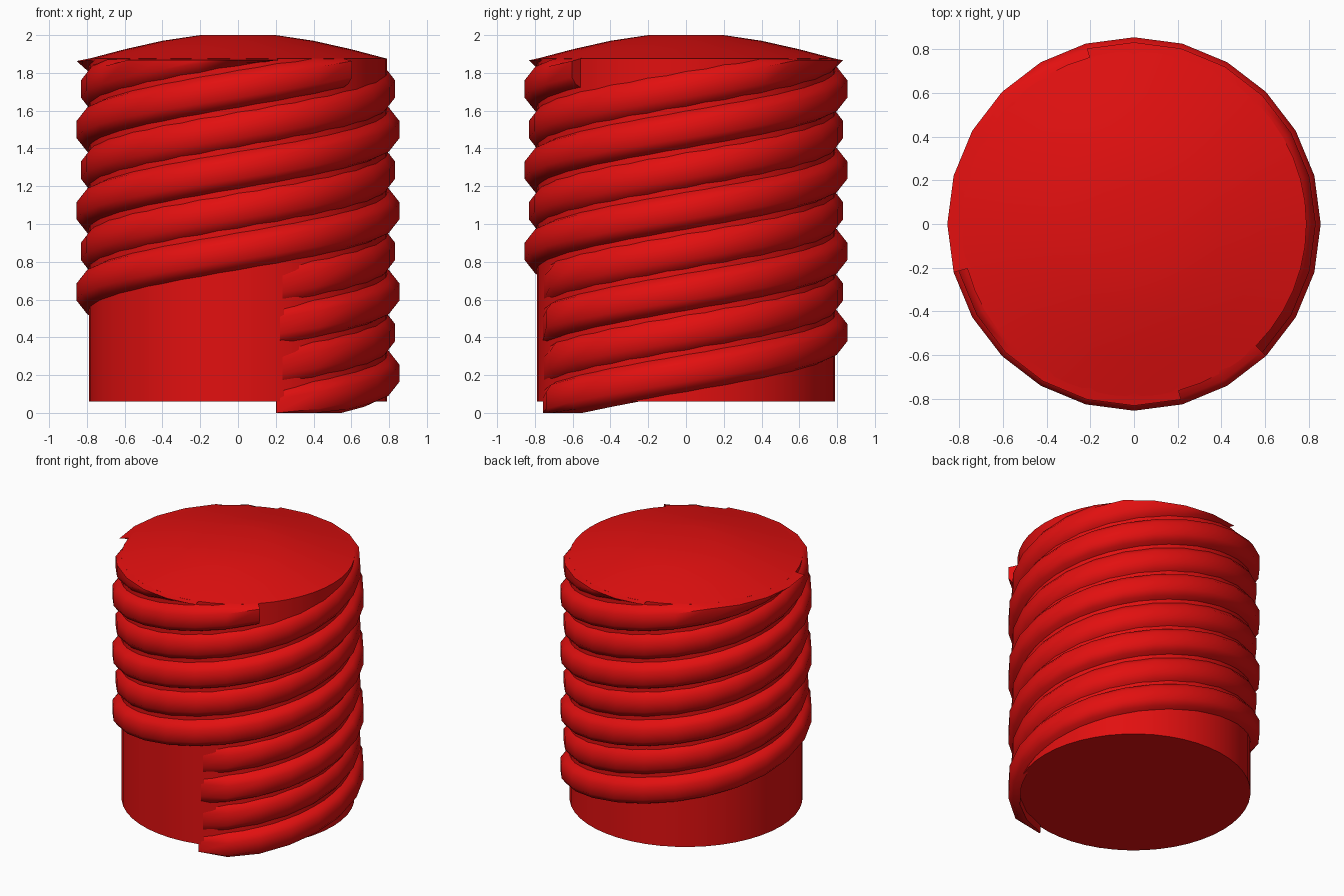
import bpy, bmesh, math
from mathutils import Vector

if "Cube" in bpy.data.objects:
    bpy.data.objects.remove(bpy.data.objects["Cube"])

red = bpy.data.materials.new("bright_red")
red.use_nodes = True
red.diffuse_color = (0.76, 0.005, 0.005, 1)
red.node_tree.nodes["Principled BSDF"].inputs["Base Color"].default_value = red.diffuse_color

DOME = [(0.0, 2.0), (0.2, 2.0), (0.4, 1.97), (0.6, 1.925), (0.79, 1.875), (0.87, 1.86)]
BOTTOM, CORE = 0.06, 0.79
LEAD, STARTS, STEP = 0.86, 4, 15


def dome_z(r):
    """Height of the domed top at radius r."""
    for (r0, z0), (r1, z1) in zip(DOME, DOME[1:]):
        if r <= r1:
            return z0 + (z1 - z0) * (r - r0) / (r1 - r0)
    return DOME[-1][1]


def finish(bm, name, angle):
    bmesh.ops.remove_doubles(bm, verts=bm.verts, dist=0.0005)
    bmesh.ops.recalc_face_normals(bm, faces=bm.faces)
    mesh = bpy.data.meshes.new(name)
    bm.to_mesh(mesh)
    bm.free()
    mesh.materials.append(red)
    obj = bpy.data.objects.new(name, mesh)
    bpy.context.collection.objects.link(obj)
    bpy.ops.object.select_all(action='DESELECT')
    obj.select_set(True)
    bpy.context.view_layer.objects.active = obj
    bpy.ops.object.shade_smooth_by_angle(angle=math.radians(angle))


def core():
    """Round shaft with a domed top, turned from a half profile."""
    bm = bmesh.new()
    profile = [(0, BOTTOM), (CORE, BOTTOM)] + DOME[-2::-1]
    verts = [bm.verts.new((r, 0, z)) for r, z in profile]
    edges = [bm.edges.new(pair) for pair in zip(verts, verts[1:])]
    bmesh.ops.spin(bm, geom=verts + edges, cent=(0, 0, 0), axis=(0, 0, 1),
                   angle=math.tau, steps=48, use_merge=True)
    finish(bm, "shaft", 35)


def thread(index, crest):
    """One helical rib with a blunt lead-in, trimmed by the dome and the ground."""
    section = [(0.775, -0.105), (crest - 0.03, -0.083), (crest, -0.045),
               (crest, 0.045), (crest - 0.03, 0.083), (0.775, 0.105)]
    bm = bmesh.new()
    rings = []
    deg = -75
    stop = 675 if index == 0 else 900
    while deg <= stop:
        a = math.radians(deg)
        mid = 0.21 + index * LEAD / STARTS + LEAD * deg / 360
        if mid + section[0][1] > dome_z(CORE):
            break
        ring = []
        for r, dz in section:
            if deg == -75:
                r = min(r, CORE - 0.005)
            z = max(0.0, min(mid + dz, dome_z(r)))
            ring.append(bm.verts.new((r * math.cos(a), r * math.sin(a), z)))
        rings.append(ring)
        deg += STEP
    for one, two in zip(rings, rings[1:]):
        for i in range(len(section)):
            j = (i + 1) % len(section)
            bm.faces.new((one[i], one[j], two[j], two[i]))
    bm.faces.new(rings[0])
    bm.faces.new(rings[-1])
    finish(bm, f"thread_{index + 1}", 50)


core()
for k in range(STARTS):
    thread(k, 0.855 if k % 2 == 0 else 0.832)
